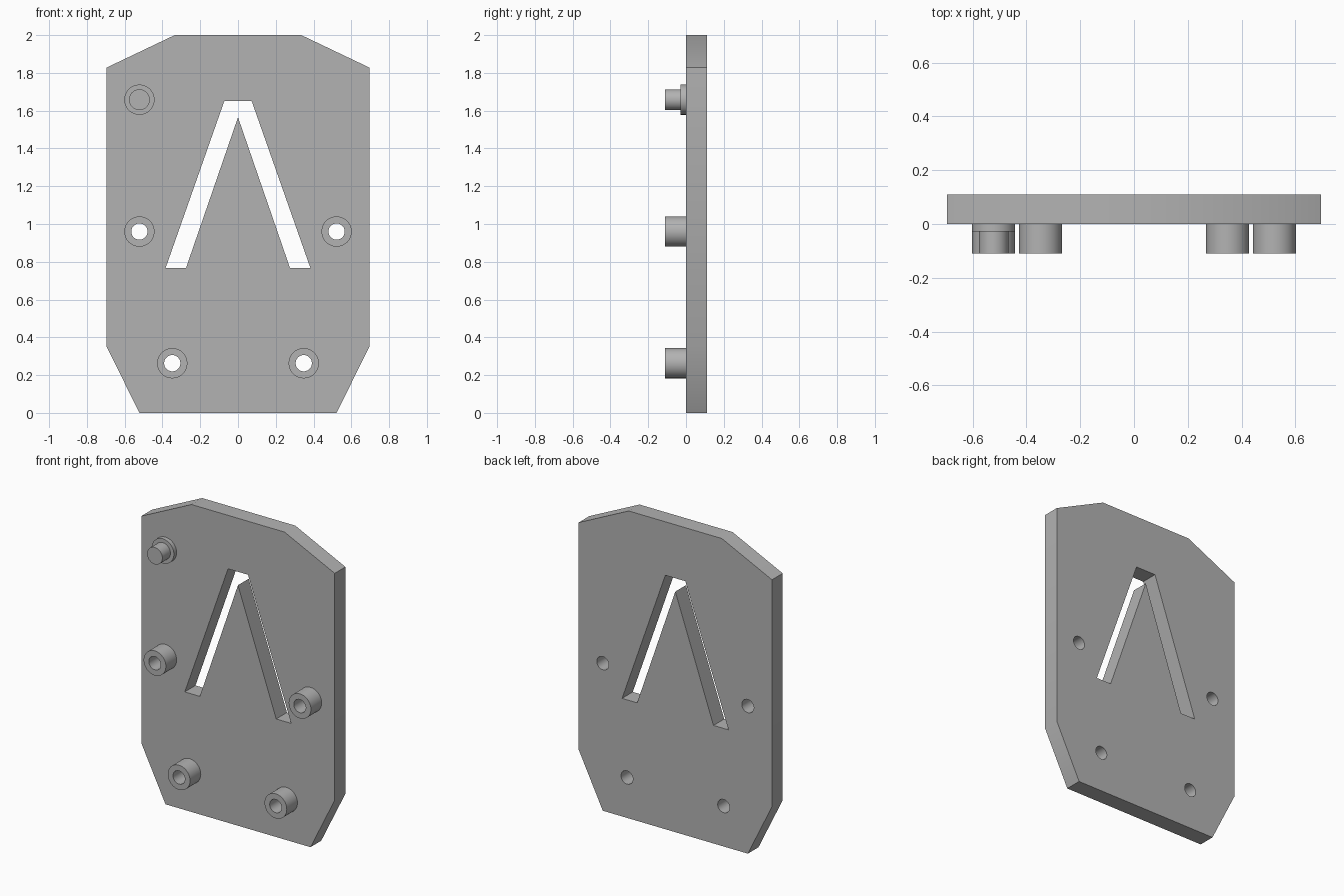
import bpy, bmesh
from math import sin, cos, pi, radians
from mathutils import Matrix

cube = bpy.data.objects.get("Cube")
if cube:
    bpy.data.objects.remove(cube)

grey = bpy.data.materials.new("plain grey")
grey.use_nodes = True
COLOUR = (0.45, 0.45, 0.45, 1)
grey.diffuse_color = COLOUR
grey.node_tree.nodes["Principled BSDF"].inputs["Base Color"].default_value = COLOUR

FRONT, BACK = -0.11, 0.11
BOSS_R, HOLE_R, PIN_R = 0.08, 0.043, 0.055


def circle(x, z, r, n=48):
    return [(x + r * cos(2 * pi * i / n), z + r * sin(2 * pi * i / n)) for i in range(n)]


def mirrored(right_half):
    """Close an outline from its +x half, without doubling points on the axis."""
    return right_half + [(-x, z) for x, z in reversed(right_half) if x > 0]


def extruded(name, loops, y0, y1):
    """Solid between y0 and y1 from a front outline; further loops are holes."""
    curve = bpy.data.curves.new(name, "CURVE")
    curve.dimensions = "2D"
    curve.fill_mode = "BOTH"
    curve.extrude = (y1 - y0) / 2
    for loop in loops:
        spline = curve.splines.new("POLY")
        spline.points.add(len(loop) - 1)
        for point, (x, z) in zip(spline.points, loop):
            point.co = (x, z, 0, 1)
        spline.use_cyclic_u = True
    source = bpy.data.objects.new(name + " outline", curve)
    mesh = bpy.data.meshes.new_from_object(source)
    bpy.data.objects.remove(source)
    bpy.data.curves.remove(curve)

    # Stand the outline upright and weld caps to walls
    bm = bmesh.new()
    bm.from_mesh(mesh)
    bm.transform(Matrix.Translation((0, (y0 + y1) / 2, 0)) @ Matrix.Rotation(pi / 2, 4, "X"))
    bmesh.ops.remove_doubles(bm, verts=bm.verts, dist=0.0005)
    bmesh.ops.dissolve_limit(bm, angle_limit=radians(1), verts=bm.verts, edges=bm.edges)
    bmesh.ops.triangulate(bm, faces=[f for f in bm.faces if len(f.verts) > 4])
    bmesh.ops.recalc_face_normals(bm, faces=bm.faces)
    bm.to_mesh(mesh)
    bm.free()
    mesh.materials.clear()
    mesh.materials.append(grey)
    mesh.name = name
    obj = bpy.data.objects.new(name, mesh)
    bpy.context.collection.objects.link(obj)
    bpy.ops.object.select_all(action="DESELECT")
    obj.select_set(True)
    bpy.context.view_layer.objects.active = obj
    bpy.ops.object.shade_smooth_by_angle(angle=radians(30))
    return obj


# Plate with clipped corners, chevron slot and bolt holes
bosses = {
    "upper_right_boss": (-0.522, 0.96),
    "upper_left_boss": (0.522, 0.96),
    "lower_right_boss": (-0.348, 0.263),
    "lower_left_boss": (0.348, 0.263),
}
outline = mirrored([(0.522, 0), (0.696, 0.352), (0.696, 1.828), (0.335, 2)])
slot = mirrored([(0, 1.565), (0.275, 0.768), (0.383, 0.768), (0.072, 1.652)])
holes = [circle(x, z, HOLE_R) for x, z in bosses.values()]
extruded("plate", [outline, slot] + holes, 0, BACK)

# Hollow bosses on the front
for name, (x, z) in bosses.items():
    extruded(name, [circle(x, z, BOSS_R), circle(x, z, HOLE_R)], FRONT, 0)

# Solid stepped pin in the upper corner
extruded("pin_collar", [circle(-0.522, 1.658, BOSS_R)], -0.028, 0)
extruded("pin", [circle(-0.522, 1.658, PIN_R)], FRONT, -0.028)
